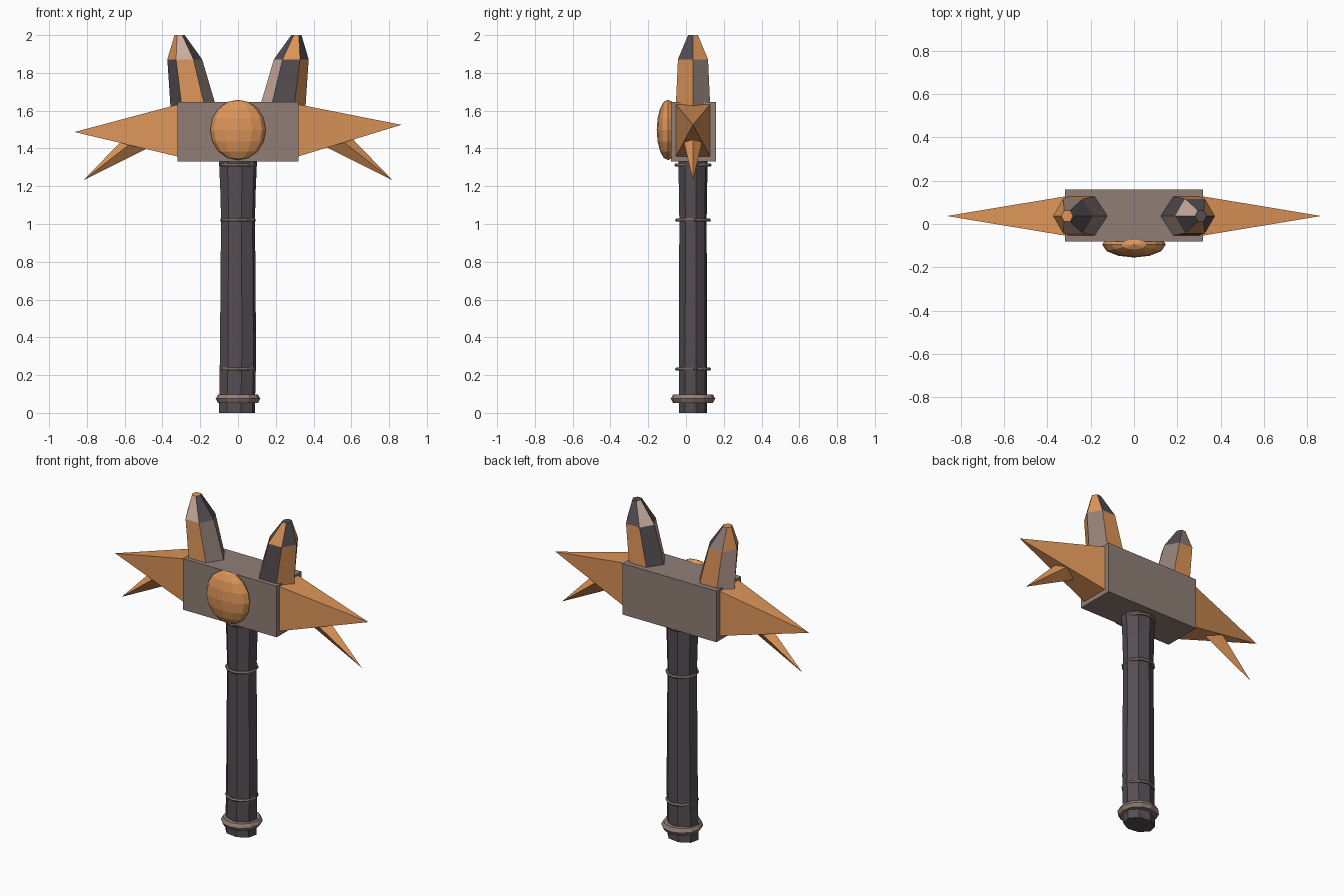
import bpy, bmesh
from math import cos, sin, pi, radians
from mathutils import Vector

if "Cube" in bpy.data.objects:
    bpy.data.objects.remove(bpy.data.objects["Cube"])

YC = 0.037  # depth of the shaft axis


def material(name, rgb):
    m = bpy.data.materials.new(name)
    m.diffuse_color = (*rgb, 1)
    m.use_nodes = True
    m.node_tree.nodes["Principled BSDF"].inputs["Base Color"].default_value = m.diffuse_color
    return m


ORANGE = material("copper", (0.72, 0.30, 0.10))
DARK = material("dark_iron", (0.09, 0.075, 0.085))
STONE = material("stone", (0.28, 0.21, 0.18))
LIGHT = material("pale_metal", (0.60, 0.42, 0.35))


def finish(name, bm, mats, face_mat=None):
    bmesh.ops.recalc_face_normals(bm, faces=bm.faces)
    me = bpy.data.meshes.new(name)
    for m in mats:
        me.materials.append(m)
    if face_mat:
        for f, i in zip(bm.faces, face_mat):
            f.material_index = i
    bm.to_mesh(me)
    bm.free()
    ob = bpy.data.objects.new(name, me)
    bpy.context.collection.objects.link(ob)
    return ob


def loft(name, rings, mats, sides, turn=0.0, face_mat=None):
    """Stack elliptical rings given as (centre x, z, radius x, radius y)."""
    bm = bmesh.new()
    loops = [[bm.verts.new((cx + rx * cos(turn + 2 * pi * i / sides),
                            YC + ry * sin(turn + 2 * pi * i / sides), z))
              for i in range(sides)] for cx, z, rx, ry in rings]
    for a, b in zip(loops, loops[1:]):
        for i in range(sides):
            j = (i + 1) % sides
            bm.faces.new((a[i], a[j], b[j], b[i]))
    bm.faces.new(loops[0])
    bm.faces.new(loops[-1])
    return finish(name, bm, mats, face_mat)


def pyramid(name, base, tip, mats):
    bm = bmesh.new()
    b = [bm.verts.new(p) for p in base]
    t = bm.verts.new(tip)
    bm.faces.new(b)
    for i in range(4):
        bm.faces.new((b[i], b[(i + 1) % 4], t))
    return finish(name, bm, mats)


# Shaft
loft("shaft", [(-0.006, 0, 0.097, 0.077), (0, 0.3, 0.098, 0.076),
               (0, 1.02, 0.092, 0.074), (0, 1.16, 0.095, 0.076), (0, 1.36, 0.104, 0.08)],
     [DARK], 8, radians(12))

# Bands around the shaft
for name, z, r, t in (("pommel_band", 0.075, 0.093, 0.025), ("lower_band", 0.232, 0.086, 0.009),
                      ("upper_band", 1.02, 0.086, 0.009), ("neck_band", 1.312, 0.09, 0.009)):
    bpy.ops.mesh.primitive_torus_add(major_segments=12, minor_segments=6, major_radius=r,
                                     minor_radius=t, location=(0, YC, z))
    ob = bpy.context.object
    ob.name = name
    ob.data.materials.append(STONE)

# Head block
bm = bmesh.new()
bmesh.ops.create_cube(bm, size=1)
for v in bm.verts:
    v.co = (v.co.x * 0.64, v.co.y * 0.24 + 0.04, v.co.z * 0.315 + 1.4875)
finish("head_block", bm, [STONE])

# Round front boss
bm = bmesh.new()
bmesh.ops.create_uvsphere(bm, u_segments=12, v_segments=8, radius=1)
for v in bm.verts:
    v.co = (v.co.x * 0.147, v.co.y * 0.06 - 0.095, v.co.z * 0.16 + 1.498)
finish("front_boss", bm, [ORANGE])

for side, label, tip_z in ((-1, "left", 1.487), (1, "right", 1.525)):
    # Big sideways spike
    pyramid(label + "_side_spike",
            [(side * 0.31, YC + sy * 0.092, z) for sy, z in
             ((-1, 1.355), (1, 1.355), (1, 1.635), (-1, 1.635))],
            (side * 0.865, YC, tip_z), [ORANGE])

    # Small downward spike crossing the big one
    pyramid(label + "_barb",
            [(side * x, YC + y, z) for x, y, z in
             ((0.497, 0, 1.563), (0.462, -0.066, 1.51), (0.41, 0, 1.435), (0.462, 0.066, 1.51))],
            (side * 0.82, YC, 1.23), [ORANGE])

    # Faceted horn with alternating coloured faces
    if side < 0:
        low, high, cap = [2, 0, 3, 1, 0, 2], [1, 2, 0, 0, 3, 1], 0
    else:
        low, high, cap = [2, 0, 1, 3, 1, 0], [0, 1, 3, 1, 0, 1], 1
    loft(label + "_horn", [(side * 0.235, 1.60, 0.122, 0.106), (side * 0.241, 1.645, 0.118, 0.104),
                           (side * 0.282, 1.872, 0.092, 0.092), (side * 0.309, 2.0, 0.027, 0.03)],
         [ORANGE, DARK, STONE, LIGHT], 6, 0.0, low + low + high + [0, cap])
